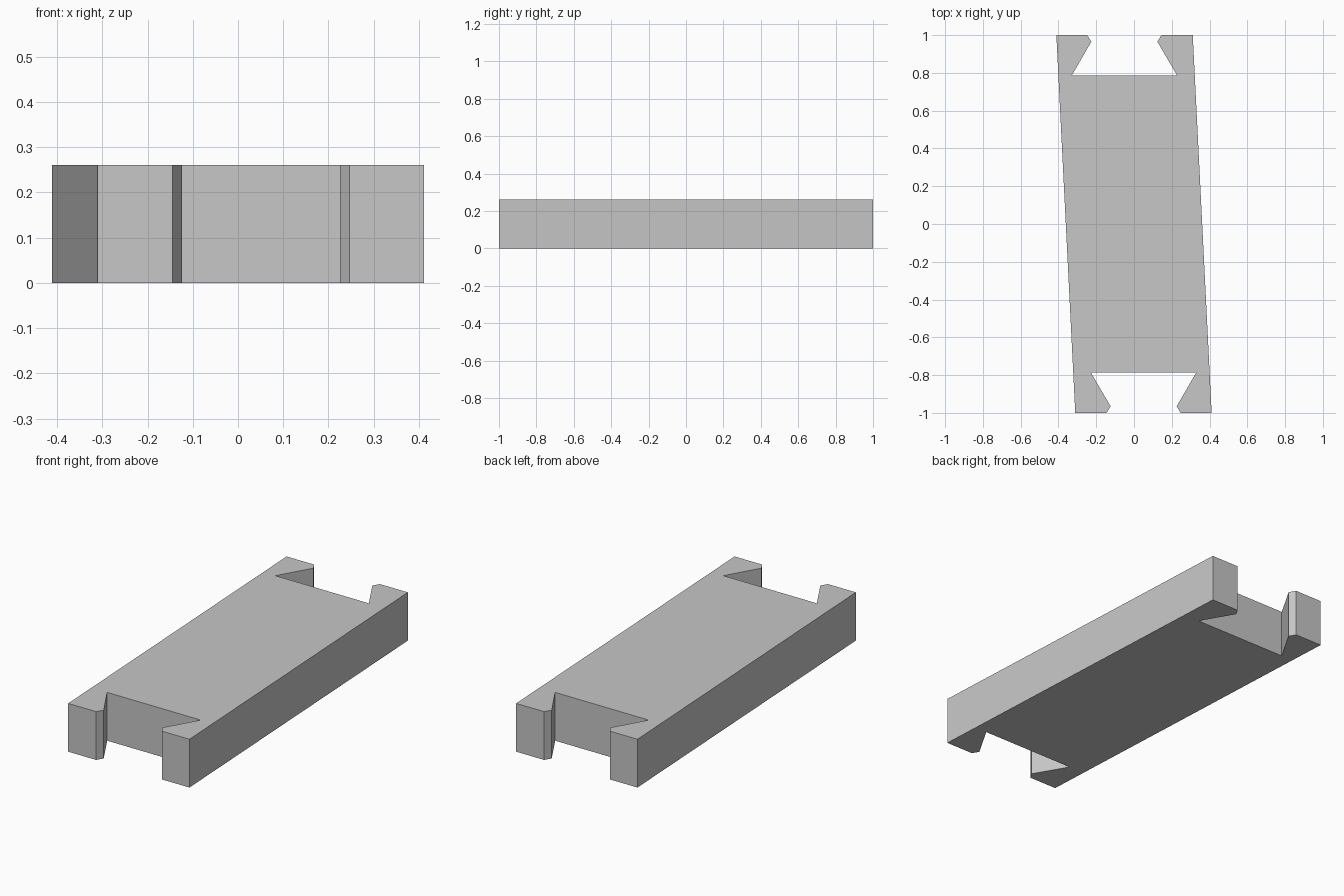
import bpy
import bmesh

cube = bpy.data.objects.get("Cube")
if cube:
    bpy.data.objects.remove(cube, do_unlink=True)

HEIGHT = 0.26

# Plain grey material
grey = bpy.data.materials.new("light grey")
grey.use_nodes = True
colour = (0.57, 0.57, 0.57, 1.0)
grey.diffuse_color = colour
grey.node_tree.nodes["Principled BSDF"].inputs["Base Color"].default_value = colour

# Front end outline: outer corner, dovetail slot with clipped lips, outer corner
front_end = [
    (-0.311, -1.0), (-0.145, -1.0), (-0.124, -0.965), (-0.228, -0.787),
    (0.329, -0.787), (0.226, -0.965), (0.247, -1.0), (0.411, -1.0),
]
# The back end is the front end turned half way round
outline = front_end + [(-x, -y) for x, y in front_end]

# Slanted connector bar: extruded outline
bm = bmesh.new()
base = bm.faces.new([bm.verts.new((x, y, 0)) for x, y in outline])
extruded = bmesh.ops.extrude_face_region(bm, geom=[base])["geom"]
top_verts = [g for g in extruded if isinstance(g, bmesh.types.BMVert)]
bmesh.ops.translate(bm, verts=top_verts, vec=(0, 0, HEIGHT))

# Keep the underside closed whichever way the extrusion treats it
if not any(all(v.co.z < 0.01 for v in f.verts) for f in bm.faces):
    bmesh.ops.holes_fill(bm, edges=[e for e in bm.edges if e.is_boundary], sides=0)
bmesh.ops.recalc_face_normals(bm, faces=bm.faces)

mesh = bpy.data.meshes.new("connector_bar")
bm.to_mesh(mesh)
bm.free()
mesh.materials.append(grey)
bar = bpy.data.objects.new("connector_bar", mesh)
bpy.context.collection.objects.link(bar)
